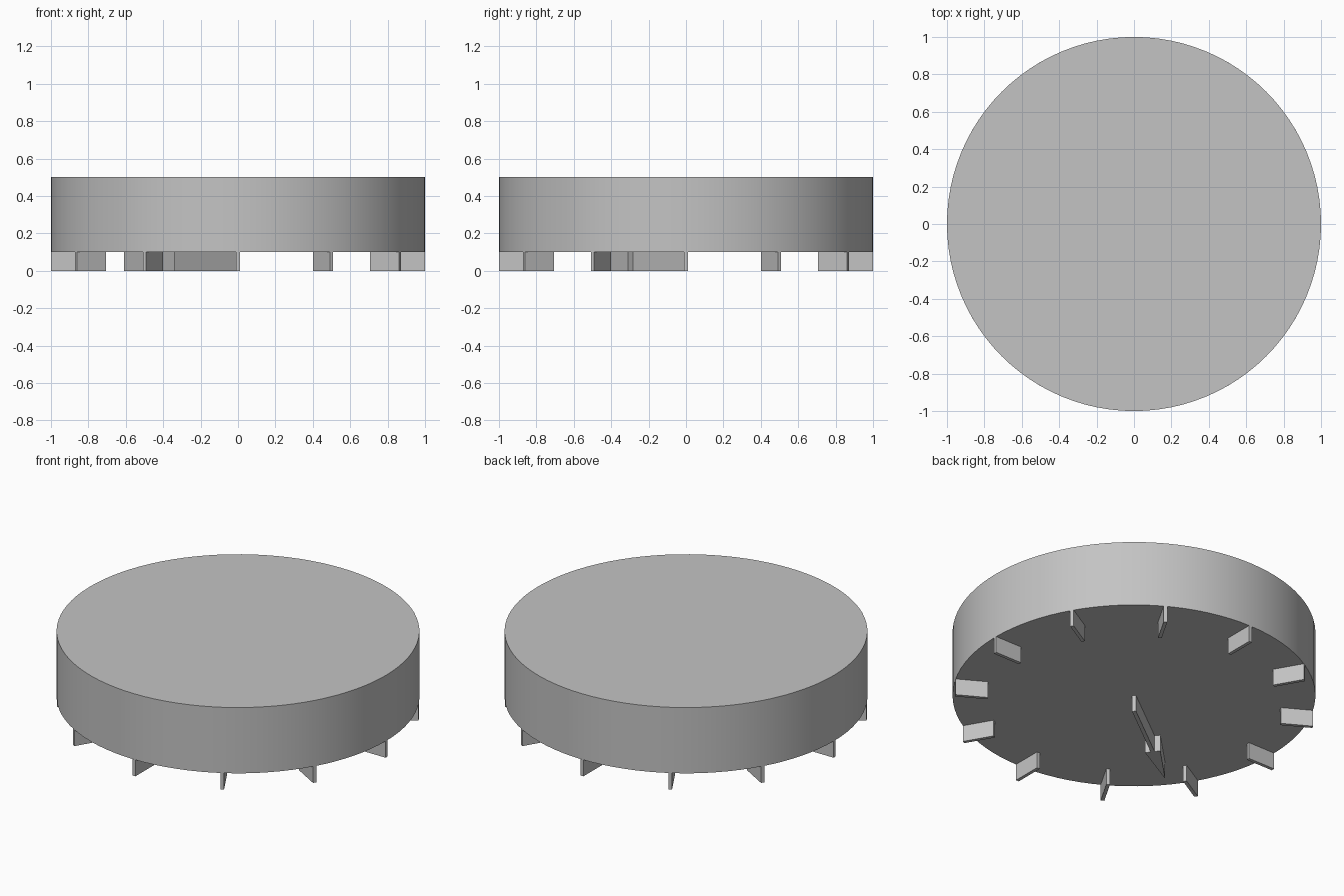
import bpy
import bmesh
from math import cos, sin, radians
from mathutils import Matrix

if "Cube" in bpy.data.objects:
    bpy.data.objects.remove(bpy.data.objects["Cube"])

FOOT = 0.1      # height of the raised marks below the drum
TOP = 0.5

grey = bpy.data.materials.new("plain_grey")
grey.use_nodes = True
colour = (0.55, 0.55, 0.55, 1)
grey.diffuse_color = colour
grey.node_tree.nodes["Principled BSDF"].inputs["Base Color"].default_value = colour


def prism(name, outline, z0, z1, angle=0):
    """Extrude a flat outline from z0 to z1 and turn it about the z axis."""
    bm = bmesh.new()
    base = bm.faces.new([bm.verts.new((x, y, z0)) for x, y in outline])
    side = bmesh.ops.extrude_face_region(bm, geom=[base])
    verts = [v for v in side["geom"] if isinstance(v, bmesh.types.BMVert)]
    bmesh.ops.translate(bm, vec=(0, 0, z1 - z0), verts=verts)
    bmesh.ops.recalc_face_normals(bm, faces=bm.faces)
    bm.transform(Matrix.Rotation(radians(angle), 4, "Z"))
    mesh = bpy.data.meshes.new(name)
    bm.to_mesh(mesh)
    bm.free()
    mesh.materials.append(grey)
    obj = bpy.data.objects.new(name, mesh)
    bpy.context.collection.objects.link(obj)
    return obj


# Round drum
SEGMENTS = 96
circle = [(cos(radians(360 * i / SEGMENTS)), sin(radians(360 * i / SEGMENTS)))
          for i in range(SEGMENTS)]
drum = prism("drum", circle, FOOT, TOP)
bpy.ops.object.select_all(action="DESELECT")
drum.select_set(True)
bpy.context.view_layer.objects.active = drum
bpy.ops.object.shade_smooth_by_angle(angle=radians(30))

# Twelve radial marks on the underside
mark = [(0.82, -0.01), (1, -0.01), (1, 0.01), (0.82, 0.01)]
for i in range(12):
    prism(f"hour_mark_{i + 1}", mark, 0, FOOT, 30 * i)

# Arrow-shaped pointer on the underside: shaft, shoulders and tip
half = [(0, 0.011), (0.458, 0.011), (0.458, 0.043)]
arrow = [(x, -y) for x, y in half] + [(0.764, 0)] + half[::-1]
prism("pointer", arrow, 0, FOOT, 217)
